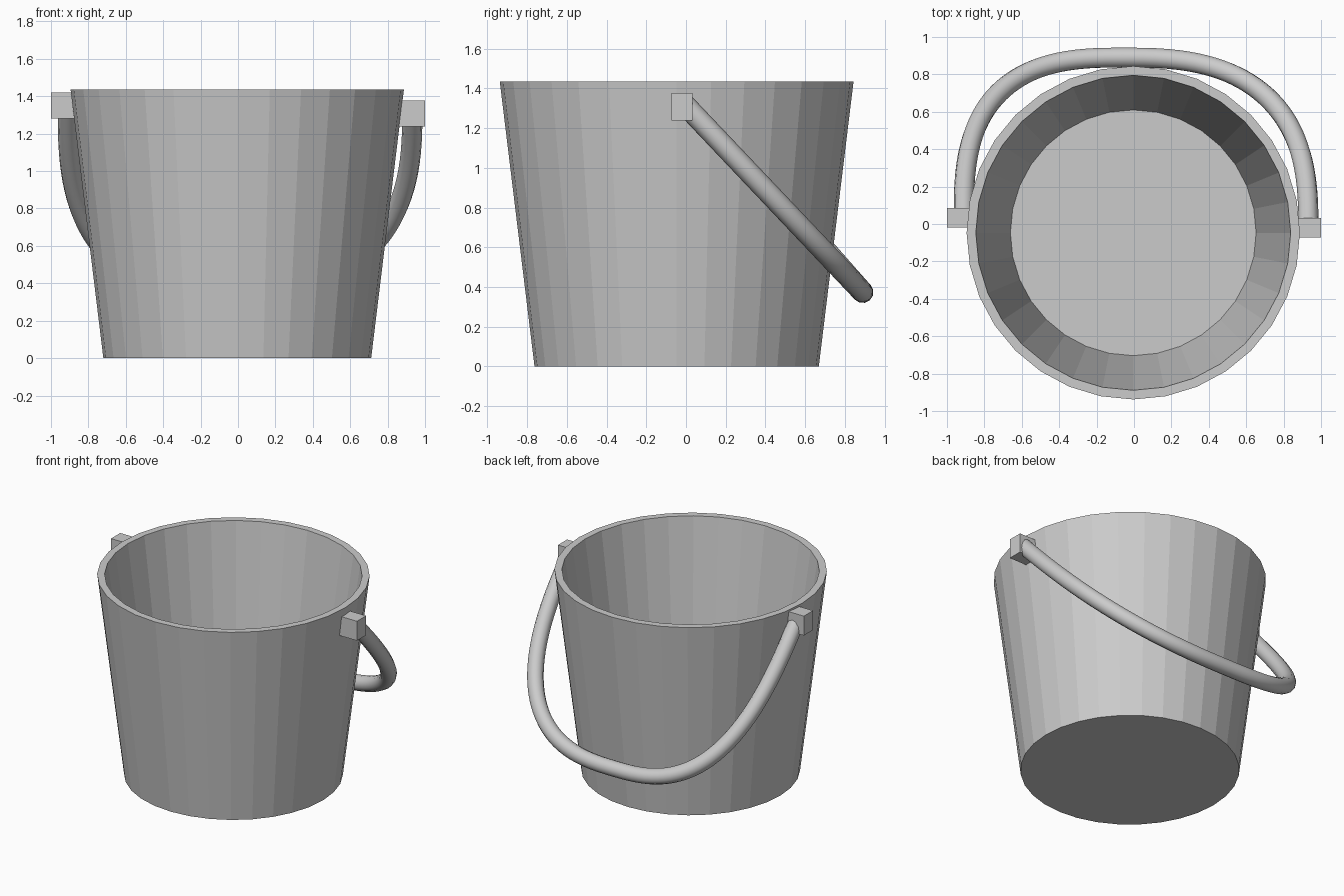
import bpy, bmesh, math

if "Cube" in bpy.data.objects:
    bpy.data.objects.remove(bpy.data.objects["Cube"])

SIDES = 32
CX, CY = -0.004, -0.047


def make_object(name, bm):
    bmesh.ops.recalc_face_normals(bm, faces=bm.faces)
    mesh = bpy.data.meshes.new(name)
    bm.to_mesh(mesh)
    bm.free()
    obj = bpy.data.objects.new(name, mesh)
    bpy.context.collection.objects.link(obj)
    return obj


# Bucket: tapered faceted shell, (radius, height) from outer base to inner floor
profile = [(0.716, 0.0), (0.891, 1.435), (0.842, 1.435), (0.657, 0.13)]
bm = bmesh.new()
rings = []
for r, z in profile:
    rings.append([bm.verts.new((CX + r * math.cos(math.tau * i / SIDES),
                                CY + r * math.sin(math.tau * i / SIDES), z))
                  for i in range(SIDES)])
for a, b in zip(rings, rings[1:]):
    for i in range(SIDES):
        j = (i + 1) % SIDES
        bm.faces.new((a[i], a[j], b[j], b[i]))
bm.faces.new(rings[0])
bm.faces.new(rings[-1])
make_object("bucket", bm)


# Handle mounts: small blocks sunk into the wall on each side
def block(name, lo, hi):
    bm = bmesh.new()
    bmesh.ops.create_cube(bm, size=1)
    for v in bm.verts:
        v.co = [(l + h) / 2 + c * (h - l) for c, l, h in zip(v.co, lo, hi)]
    make_object(name, bm)


block("left_mount", (-1.0, -0.02, 1.28), (-0.86, 0.085, 1.42))
block("right_mount", (0.86, -0.072, 1.238), (1.0, 0.032, 1.378))


# Handle: round bail hanging behind the bucket, left end mounted a little higher
def handle_point(t):
    c, s = math.cos(t), math.sin(t)
    left = c < 0
    a, n, start = (0.86, 2.8, 0.035) if left else (0.982, 2.65, -0.01)
    x = -0.05 + math.copysign(a * abs(c) ** (2 / n), c)
    y = start + (0.89 - start) * max(s, 0.0) ** (2 / n)
    lift = 0.07 * (1 - y / 0.89) if left else 0
    return x, y, 1.312 - 1.055 * y + lift, 1


STEPS = 64
curve = bpy.data.curves.new("handle", 'CURVE')
curve.dimensions = '3D'
curve.bevel_depth = 0.054
curve.bevel_resolution = 4
curve.use_fill_caps = True
spline = curve.splines.new('POLY')
spline.points.add(STEPS)
for i, p in enumerate(spline.points):
    p.co = handle_point(math.pi * (1 - i / STEPS))
spline.use_smooth = True
handle = bpy.data.objects.new("handle", curve)
bpy.context.collection.objects.link(handle)
